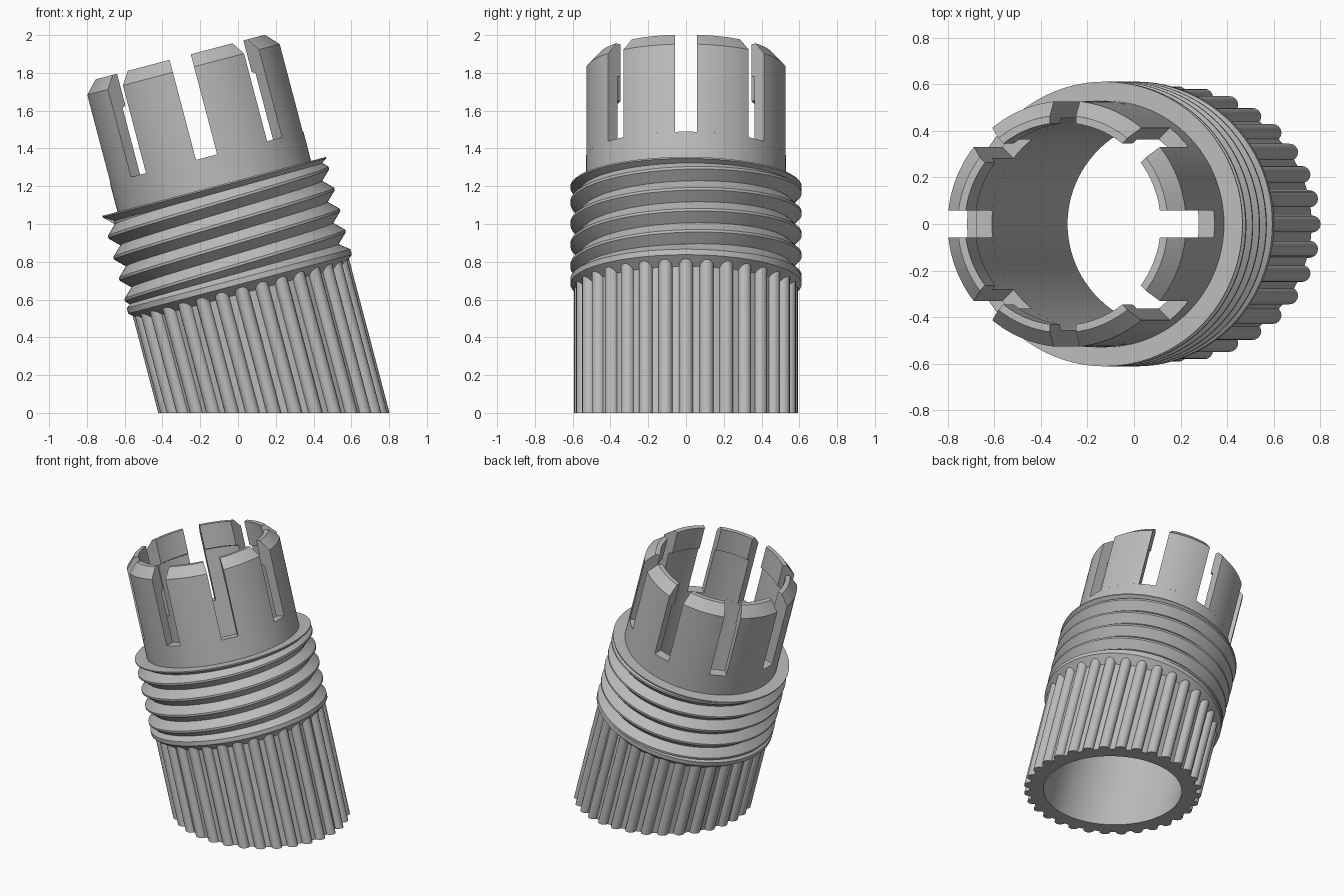
import bpy, bmesh, math
from mathutils import Matrix, Vector

if "Cube" in bpy.data.objects:
    bpy.data.objects.remove(bpy.data.objects["Cube"])

TILT = math.radians(14.75)
PLACE = Matrix.Translation((0.19, 0, 0)) @ Matrix.Rotation(-TILT, 4, 'Y')
BORE, SLEEVE, CREST, ROOT, CORE = 0.46, 0.53, 0.612, 0.56, 0.555
SLOT_FLOOR, SLOT_HALF, SLOTS = 1.40, 0.058, 8
TAU = 2 * math.pi

grey = bpy.data.materials.new("plain grey")
grey.use_nodes = True
grey.diffuse_color = (0.5, 0.5, 0.5, 1)
grey.node_tree.nodes["Principled BSDF"].inputs["Base Color"].default_value = (0.5, 0.5, 0.5, 1)


def finish(name, bm):
    """Tilt the part into place and give it its material and shading."""
    bmesh.ops.recalc_face_normals(bm, faces=bm.faces)
    bm.transform(PLACE)
    mesh = bpy.data.meshes.new(name)
    bm.to_mesh(mesh)
    bm.free()
    mesh.materials.append(grey)
    obj = bpy.data.objects.new(name, mesh)
    bpy.context.collection.objects.link(obj)
    bpy.ops.object.select_all(action='DESELECT')
    obj.select_set(True)
    bpy.context.view_layer.objects.active = obj
    bpy.ops.object.shade_smooth_by_angle(angle=math.radians(25))


def polar(r, angle, s):
    return Vector((r * math.cos(angle), r * math.sin(angle), s))


def ground(p):
    """Slide a foot point along the axis so the tilted base is cut level."""
    if p.z == 0:
        p.z = -p.x * math.tan(TILT)
    return p


def skin(bm, rings, loop):
    """Join successive closed sections; either loop round or cap the ends."""
    rows = [[bm.verts.new(p) for p in ring] for ring in rings]
    n = len(rows[0])
    pairs = list(zip(rows, rows[1:]))
    if loop:
        pairs.append((rows[-1], rows[0]))
    else:
        bm.faces.new(rows[0])
        bm.faces.new(rows[-1])
    for a, b in pairs:
        for i in range(n):
            j = (i + 1) % n
            bm.faces.new((a[i], a[j], b[j], b[i]))


def lathe(name, profile, steps=96):
    bm = bmesh.new()
    skin(bm, [[ground(polar(r, TAU * k / steps, s)) for r, s in profile]
              for k in range(steps)], True)
    finish(name, bm)


# Hollow body: grip core, conical collar, thread root, top flange and sleeve
lathe("hollow_body", [
    (BORE, 0), (CORE, 0), (CORE, 0.655), (CREST, 0.705), (CREST, 0.735),
    (ROOT, 0.775), (ROOT, 1.20), (CREST, 1.232), (CREST, 1.24),
    (SLEEVE, 1.24), (SLEEVE, SLOT_FLOOR), (BORE, SLOT_FLOOR)])

# Screw thread: a V ridge swept along a right-handed helix
PITCH, LOW, HIGH = 0.115, 0.72, 1.238
bm = bmesh.new()
turns = (HIGH - LOW) / PITCH
count = int(turns * 96)
sections = []
for k in range(count + 1):
    t = turns * k / count
    s = LOW + PITCH * t
    section = [(ROOT - 0.02, -0.5), (ROOT, -0.5), (CREST, -0.06), (CREST, 0.06),
               (ROOT, 0.5), (ROOT - 0.02, 0.5)]
    sections.append([polar(r, TAU * t, min(max(s + PITCH * h, LOW), HIGH))
                     for r, h in section])
skin(bm, sections, False)
finish("screw_thread", bm)

# Rounded grip ribs around the lower core
RIBS, RIB_R, SIDES = 32, 0.037, 16
bm = bmesh.new()
for k in range(RIBS):
    centre = polar(CORE, TAU * k / RIBS, 0)
    rings = []
    for s in (0, 0.69):
        rings.append([ground(centre + polar(RIB_R, TAU * i / SIDES, s))
                      for i in range(SIDES)])
    skin(bm, rings, False)
finish("grip_ribs", bm)

# Snap fingers separated by parallel-sided slots, with an inner lip on top
finger = [(BORE, SLOT_FLOOR), (SLEEVE, SLOT_FLOOR), (SLEEVE, 1.88),
          (0.467, 1.948), (0.435, 1.948), (0.435, 1.775), (BORE, 1.765)]
bm = bmesh.new()
STEPS = 12
for k in range(SLOTS):
    rings = []
    for i in range(STEPS + 1):
        ring = []
        for r, s in finger:
            edge = math.asin(SLOT_HALF / r)
            angle = TAU * k / SLOTS + edge + (TAU / SLOTS - 2 * edge) * i / STEPS
            ring.append(polar(r, angle, s))
        rings.append(ring)
    skin(bm, rings, False)
finish("snap_fingers", bm)
